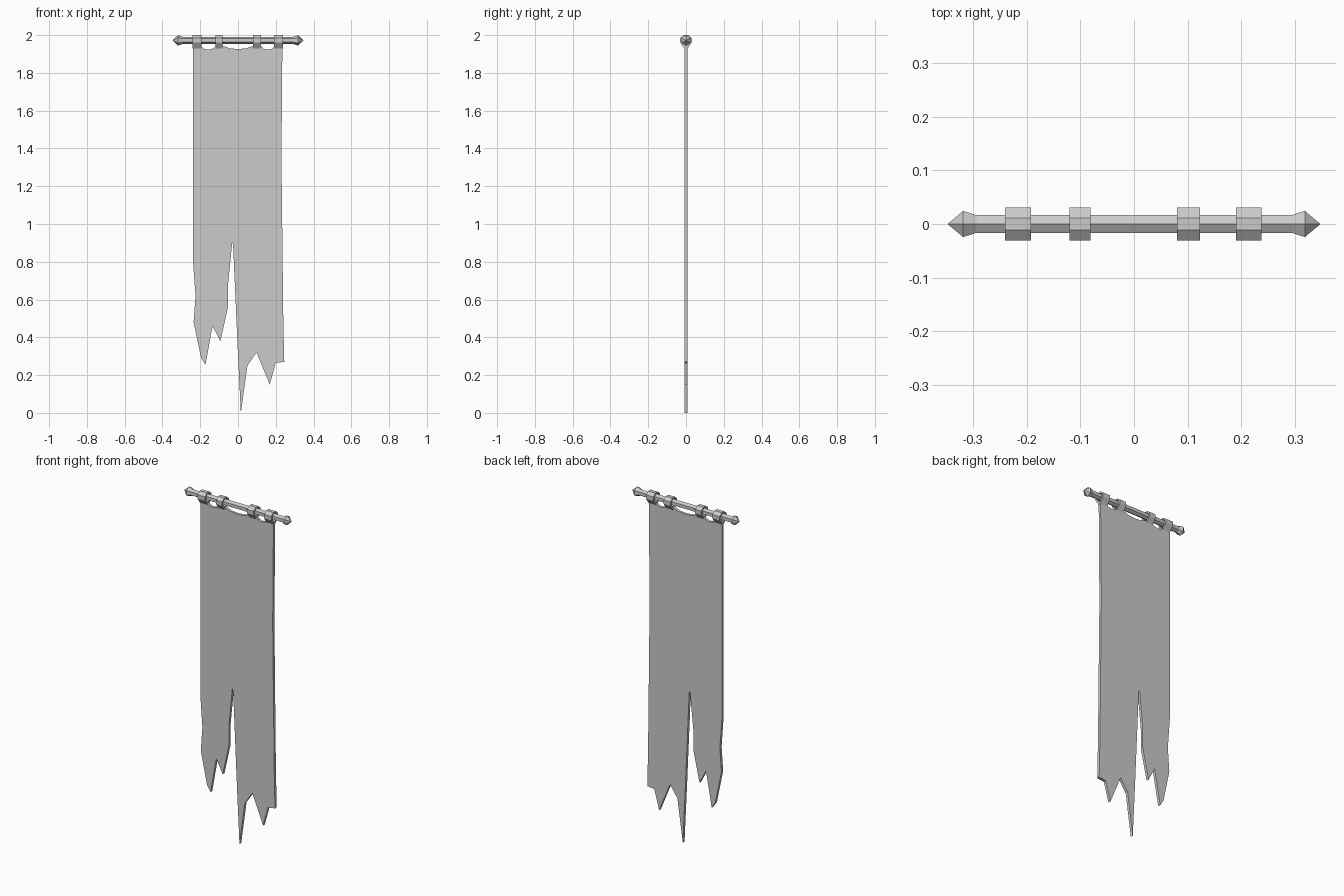
import bpy, bmesh, math

if "Cube" in bpy.data.objects:
    bpy.data.objects.remove(bpy.data.objects["Cube"])

POLE_Z = 1.972


def make_object(name, bm):
    bmesh.ops.recalc_face_normals(bm, faces=bm.faces)
    mesh = bpy.data.meshes.new(name)
    bm.to_mesh(mesh)
    bm.free()
    obj = bpy.data.objects.new(name, mesh)
    bpy.context.collection.objects.link(obj)
    return obj


# Pole: hexagonal section swept along x, with pointed finials at both ends
half = [(0.293, 0.019), (0.318, 0.028)]
stations = [(-x, r) for x, r in reversed(half)] + half
bm = bmesh.new()
rings = []
for x, r in stations:
    rings.append([bm.verts.new((x, r * math.sin(k * math.pi / 3),
                                POLE_Z + r * math.cos(k * math.pi / 3)))
                  for k in range(6)])
for a, b in zip(rings, rings[1:]):
    for k in range(6):
        n = (k + 1) % 6
        bm.faces.new((a[k], a[n], b[n], b[k]))
for x, ring in ((-0.347, rings[0]), (0.347, rings[-1])):
    tip = bm.verts.new((x, 0, POLE_Z))
    for k in range(6):
        bm.faces.new((ring[k], ring[(k + 1) % 6], tip))
make_object("pole", bm)

# Cloth: ragged outline in the xz plane, given thickness in y
outline = [
    (-0.238, 1.945), (-0.238, 0.80), (-0.225, 0.62), (-0.235, 0.48),
    (-0.195, 0.29), (-0.172, 0.255), (-0.135, 0.46), (-0.093, 0.38),
    (-0.053, 0.56), (-0.053, 0.68), (-0.031, 0.90), (-0.026, 0.89),
    (-0.002, 0.35), (0.015, 0.0), (0.05, 0.25), (0.098, 0.32),
    (0.168, 0.15), (0.20, 0.265), (0.245, 0.27), (0.24, 0.48),
    (0.23, 1.35), (0.235, 1.945), (0.192, 1.94), (0.180, 1.928),
    (0.157, 1.923), (0.135, 1.928), (0.122, 1.945), (0.082, 1.945),
    (0.045, 1.93), (0.0, 1.926), (-0.045, 1.93), (-0.082, 1.945),
    (-0.119, 1.94), (-0.135, 1.928), (-0.157, 1.923), (-0.180, 1.928),
    (-0.193, 1.94),
]
bm = bmesh.new()
face = bm.faces.new([bm.verts.new((x, -0.008, z)) for x, z in outline])
ext = bmesh.ops.extrude_face_region(bm, geom=[face], use_keep_orig=True)
new_verts = [g for g in ext["geom"] if isinstance(g, bmesh.types.BMVert)]
bmesh.ops.translate(bm, verts=new_verts, vec=(0, 0.016, 0))
bmesh.ops.triangulate(bm, faces=[f for f in bm.faces if len(f.verts) > 4])
make_object("cloth", bm)

# Hanging loops: straps wrapped over the pole, narrowing down into the cloth
outer_half = [(0.011, 2.0), (0.031, 1.985), (0.031, 1.962), (0.008, 1.929)]
inner_half = [(0.007, 1.992), (0.021, 1.981), (0.021, 1.964), (0.003, 1.943)]


def mirrored(pts):
    return pts + [(-y, z) for y, z in reversed(pts)]


def loop(name, x0, x1):
    bm = bmesh.new()
    oa, ob, ia, ib = [[bm.verts.new((x, y, z)) for y, z in mirrored(p)]
                      for p in (outer_half, inner_half) for x in (x0, x1)]
    for k in range(8):
        n = (k + 1) % 8
        for p, q in ((oa, ob), (ib, ia), (ia, oa), (ob, ib)):
            bm.faces.new((p[k], p[n], q[n], q[k]))
    make_object(name, bm)


for i, (x0, x1) in enumerate([(-0.24, -0.192), (-0.12, -0.081),
                              (0.08, 0.123), (0.19, 0.237)]):
    loop(f"hanging_loop_{i + 1}", x0, x1)
